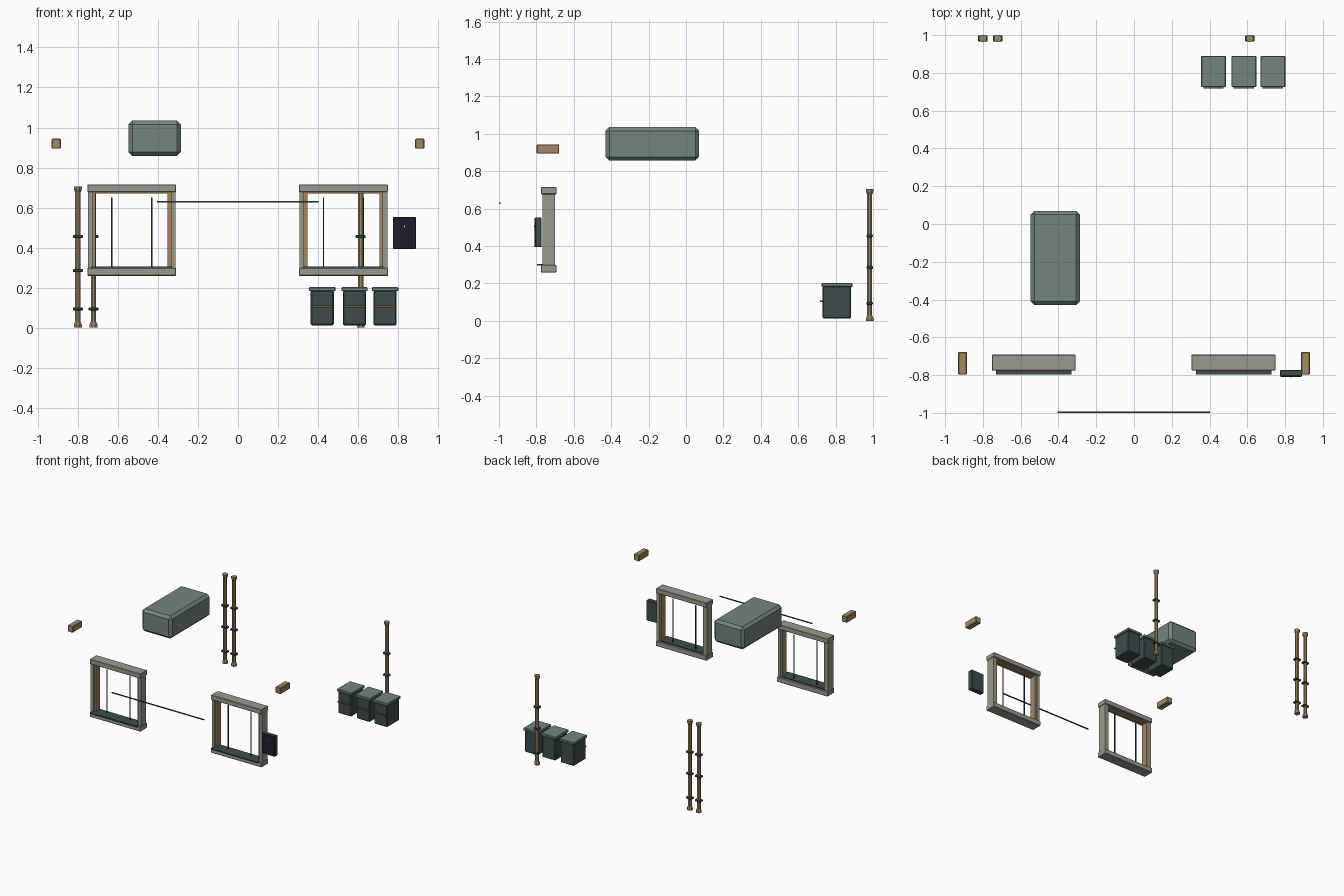
import bpy, bmesh, math
from mathutils import Vector

default = bpy.data.objects.get("Cube")
if default:
    bpy.data.objects.remove(default, do_unlink=True)


def material(name, hexcode):
    rgb = [int(hexcode[i:i + 2], 16) / 255 for i in (0, 2, 4)]
    lin = [c / 12.92 if c <= 0.04045 else ((c + 0.055) / 1.055) ** 2.4 for c in rgb]
    mat = bpy.data.materials.new(name)
    mat.use_nodes = True
    mat.diffuse_color = (*lin, 1)
    bsdf = mat.node_tree.nodes["Principled BSDF"]
    bsdf.inputs["Base Color"].default_value = (*lin, 1)
    bsdf.inputs["Roughness"].default_value = 0.8
    return mat


SAGE = material("sage green", "71867E")
TEAL = material("dark teal", "3C4E4D")
STONE = material("grey stone", "9A9A8D")
WOOD = material("tan wood", "A48962")
BROWN = material("rust brown", "74583A")
NAVY = material("navy black", "1D1D2A")
IRON = material("dark iron", "353A3C")
PALE = material("pale grey", "C8CCD0")


def finish(name, bm, mat):
    mesh = bpy.data.meshes.new(name)
    bmesh.ops.recalc_face_normals(bm, faces=bm.faces)
    bm.to_mesh(mesh)
    bm.free()
    mesh.materials.append(mat)
    obj = bpy.data.objects.new(name, mesh)
    bpy.context.collection.objects.link(obj)
    return obj


def box(name, mat, xs, ys, zs, chamfer=0.0):
    """Chamfered box given by its extent along each axis."""
    lo, hi = Vector((xs[0], ys[0], zs[0])), Vector((xs[1], ys[1], zs[1]))
    bm = bmesh.new()
    bmesh.ops.create_cube(bm, size=1)
    for v in bm.verts:
        v.co = Vector([(lo[i] + hi[i]) / 2 + v.co[i] * (hi[i] - lo[i]) for i in range(3)])
    if chamfer:
        bmesh.ops.bevel(bm, geom=bm.edges[:], offset=chamfer, segments=1, affect='EDGES')
    return finish(name, bm, mat)


def lathe(name, mat, x, y, profile, sides):
    """Faceted column from (radius, height) pairs."""
    bm = bmesh.new()
    rings = []
    for r, z in profile:
        angles = [2 * math.pi * (i + 0.5) / sides for i in range(sides)]
        rings.append([bm.verts.new((x + r * math.cos(a), y + r * math.sin(a), z)) for a in angles])
    for a, b in zip(rings, rings[1:]):
        for i in range(sides):
            j = (i + 1) % sides
            bm.faces.new((a[i], a[j], b[j], b[i]))
    bm.faces.new(rings[0])
    bm.faces.new(rings[-1])
    return finish(name, bm, mat)


# Roof-level box unit
box("roof_unit", SAGE, (-0.548, -0.286), (-0.43, 0.07), (0.857, 1.036), 0.02)

# Projecting beam ends
for side, x in (("right", -0.908), ("left", 0.908)):
    box(f"beam_end_{side}", WOOD, (x - 0.023, x + 0.023), (-0.798, -0.678), (0.894, 0.944), 0.004)


# Window frames with wooden lining, ledge and bars
def window(side, cx):
    half = 0.222
    box(f"window_lintel_{side}", STONE, (cx - half, cx + half), (-0.776, -0.692), (0.677, 0.715), 0.003)
    box(f"window_sill_{side}", STONE, (cx - half, cx + half), (-0.776, -0.692), (0.259, 0.298), 0.003)
    box(f"window_ledge_{side}", TEAL, (cx - 0.2, cx + 0.2), (-0.796, -0.705), (0.295, 0.305))
    box(f"window_head_lining_{side}", WOOD, (cx - 0.2, cx + 0.2), (-0.75, -0.708), (0.67, 0.68))
    for s, end in ((-1, "a"), (1, "b")):
        outer = sorted((cx + s * 0.219, cx + s * 0.196))
        inner = sorted((cx + s * 0.198, cx + s * 0.18))
        box(f"window_jamb_{side}_{end}", STONE, outer, (-0.767, -0.7), (0.29, 0.685))
        box(f"window_lining_{side}_{end}", WOOD, inner, (-0.755, -0.705), (0.3, 0.68))
        bar = cx + s * 0.1
        box(f"window_bar_{side}_{end}", IRON, (bar - 0.003, bar + 0.003), (-0.735, -0.729), (0.3, 0.65))


window("right", -0.531)
window("left", 0.527)

# Wall-mounted panel
box("panel_case", TEAL, (0.774, 0.89), (-0.806, -0.772), (0.394, 0.553), 0.004)
box("panel_face", NAVY, (0.776, 0.888), (-0.811, -0.804), (0.396, 0.551))
box("panel_mark", PALE, (0.829, 0.834), (-0.812, -0.81), (0.5, 0.51))

# Lidded bins
for n, cx in enumerate((0.421, 0.582, 0.735), 1):
    box(f"bin_body_{n}", TEAL, (cx - 0.058, cx + 0.058), (0.73, 0.882), (0.012, 0.186), 0.006)
    box(f"bin_lid_{n}", SAGE, (cx - 0.066, cx + 0.066), (0.725, 0.89), (0.182, 0.203), 0.004)
    box(f"bin_handle_{n}", BROWN, (cx - 0.054, cx + 0.054), (0.717, 0.731), (0.102, 0.11))

# Drainpipes with clamps
pipe_profile = [(0.021, 0), (0.021, 0.016), (0.0145, 0.03), (0.0145, 0.675),
                (0.021, 0.69), (0.021, 0.705)]
for n, x in enumerate((-0.8, -0.722, 0.613), 1):
    lathe(f"drainpipe_{n}", WOOD, x, 0.982, pipe_profile, 8)
    for k, z in enumerate((0.094, 0.285, 0.455), 1):
        box(f"pipe_clamp_{n}_{k}", TEAL, (x - 0.025, x + 0.025), (0.965, 0.999),
            (z - 0.008, z + 0.008), 0.004)

# Thin line strung across the front
box("cross_line", TEAL, (-0.404, 0.402), (-1.0, -0.993), (0.625, 0.632))
